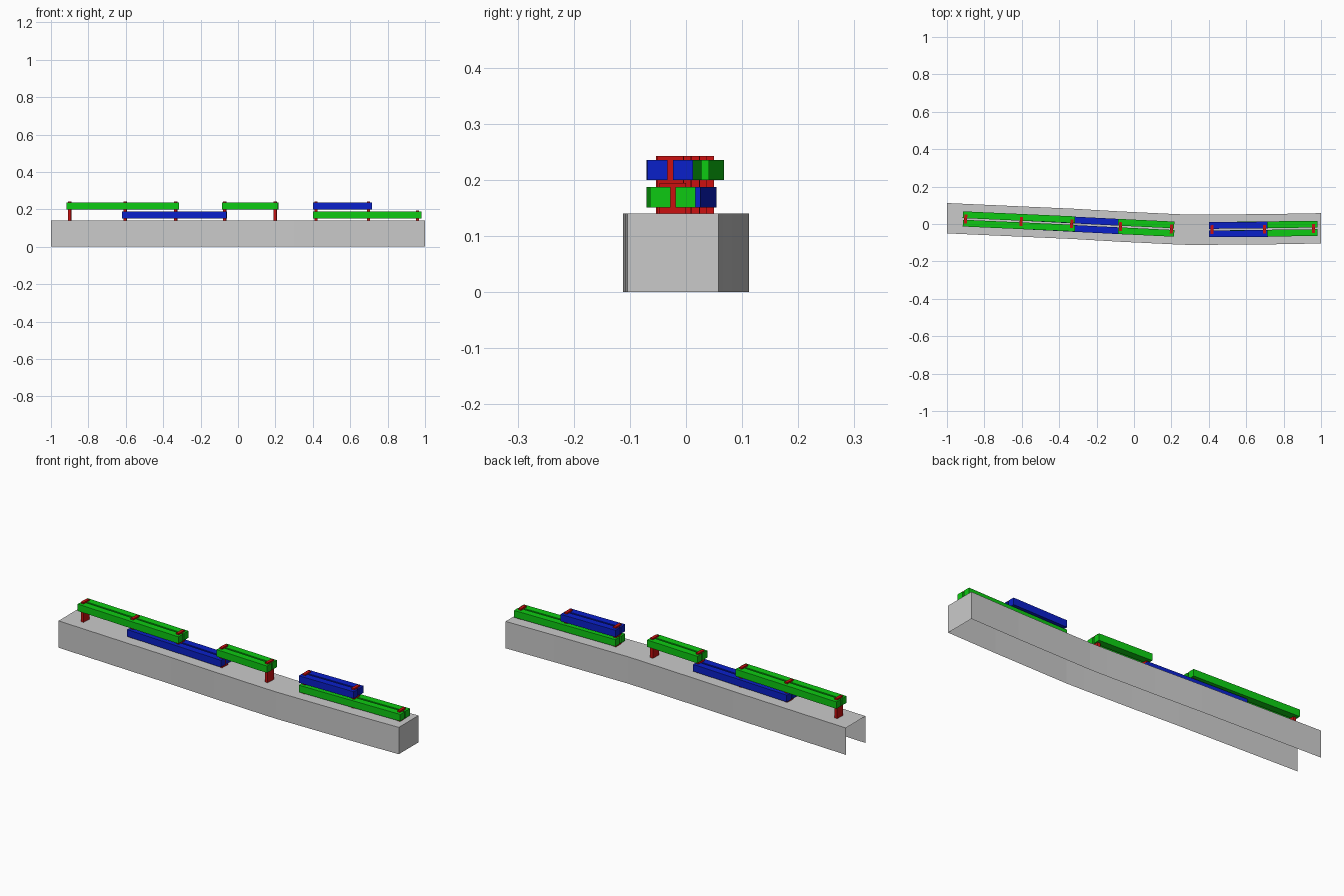
import bpy
import bmesh
from math import atan2
from mathutils import Matrix

if "Cube" in bpy.data.objects:
    bpy.data.objects.remove(bpy.data.objects["Cube"])


def material(name, rgb):
    m = bpy.data.materials.new(name)
    m.use_nodes = True
    m.diffuse_color = (*rgb, 1)
    m.node_tree.nodes["Principled BSDF"].inputs["Base Color"].default_value = (*rgb, 1)
    return m


GREY = material("light grey", (0.59, 0.59, 0.59))
GREEN = material("green", (0.004, 0.59, 0.006))
BLUE = material("blue", (0.003, 0.014, 0.59))
RED = material("red", (0.6, 0.005, 0.005))

# Gently bent centre line, as (x, y)
PATH = [(-1, 0.031), (-0.6, 0.013), (-0.33, 0.001), (-0.07, -0.014),
        (0.2, -0.027), (0.3, -0.031), (0.72, -0.028), (1, -0.023)]
DECK = 0.14
HALF_WIDTH = 0.081


def centre(x):
    for (xa, ya), (xb, yb) in zip(PATH, PATH[1:]):
        if x <= xb:
            return ya + (yb - ya) * (x - xa) / (xb - xa)


def finish(name, bm, mat):
    mesh = bpy.data.meshes.new(name)
    bm.to_mesh(mesh)
    bm.free()
    mesh.materials.append(mat)
    ob = bpy.data.objects.new(name, mesh)
    bpy.context.collection.objects.link(ob)
    return ob


def box(name, size, place, angle, mat):
    bm = bmesh.new()
    bmesh.ops.create_cube(bm, size=1)
    bm.transform(Matrix.Translation(place) @ Matrix.Rotation(angle, 4, "Z")
                 @ Matrix.Diagonal((*size, 1)))
    return finish(name, bm, mat)


# Base: sheet channel, open below and at one end
bm = bmesh.new()
rows = []
for x, y in PATH:
    rows.append([bm.verts.new((x, y + s * HALF_WIDTH, z))
                 for s, z in ((-1, 0), (-1, DECK), (1, DECK), (1, 0))])
for a, b in zip(rows, rows[1:]):
    for i in range(3):
        bm.faces.new((a[i], b[i], b[i + 1], a[i + 1]))
bm.faces.new(rows[-1][::-1])
finish("base_channel", bm, GREY)


# Rails: paired bars laid along the centre line
def rail(name, x0, x1, z, mat):
    dy = centre(x1) - centre(x0)
    length = ((x1 - x0) ** 2 + dy ** 2) ** 0.5
    mid_y = (centre(x0) + centre(x1)) / 2
    for side, s in (("front", -1), ("back", 1)):
        box(f"{name}_{side}", (length, 0.036, 0.036),
            ((x0 + x1) / 2, mid_y + s * 0.0225, z), atan2(dy, x1 - x0), mat)


LOW, HIGH = 0.169, 0.218
rail("upper_rail_right", -0.915, -0.315, HIGH, GREEN)
rail("lower_rail_middle", -0.62, -0.06, LOW, BLUE)
rail("upper_rail_middle", -0.085, 0.215, HIGH, GREEN)
rail("lower_rail_left", 0.4, 0.98, LOW, GREEN)
rail("upper_rail_left", 0.4, 0.715, HIGH, BLUE)

# Posts: slim red plates holding each pair together
for i, x in enumerate((-0.9, -0.603, -0.333, -0.072, 0.2, 0.417, 0.698, 0.96)):
    top = 0.195 if x > 0.9 else 0.243
    slope = atan2(centre(x + 0.03) - centre(x - 0.03), 0.06)
    box(f"post_{i + 1}", (0.016, 0.047, top - DECK),
        (x, centre(x), (top + DECK) / 2), slope, RED)
